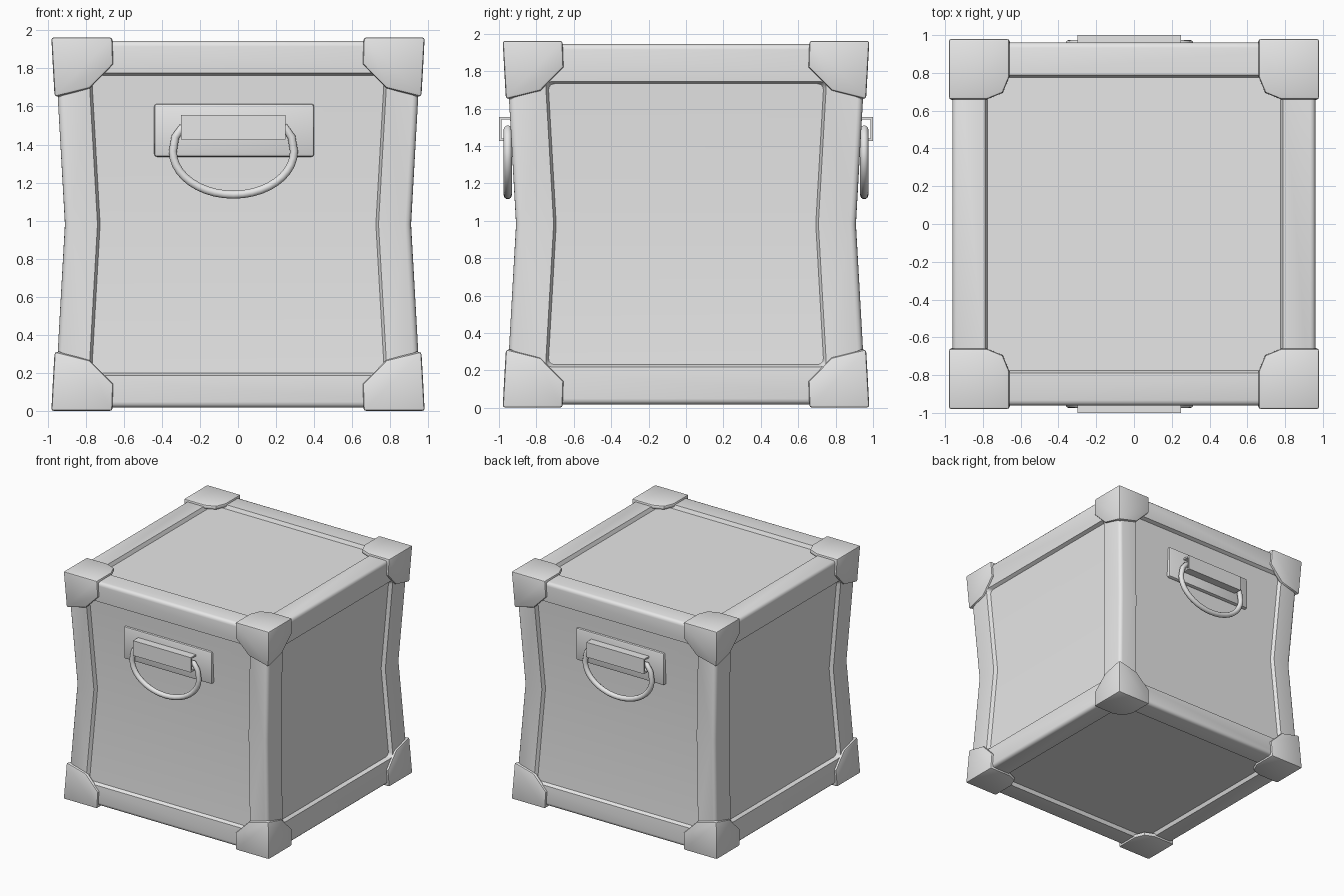
import bpy, bmesh, math
from mathutils import Vector

if "Cube" in bpy.data.objects:
    bpy.data.objects.remove(bpy.data.objects["Cube"])

MID = 0.982          # height of the waist
HALF = 0.963         # half size of the body
CAP_HALF = 0.98      # half size over the corner caps
WAIST = 0.057        # how much the sides pinch in at the waist

grey = bpy.data.materials.new("plain_grey")
grey.use_nodes = True
grey.diffuse_color = (0.8, 0.8, 0.8, 1)
grey.node_tree.nodes["Principled BSDF"].inputs["Base Color"].default_value = (0.8, 0.8, 0.8, 1)


def pinch(z):
    return 1 - WAIST * max(0, 1 - abs(z - MID) / HALF)


def bevel_sharp(bm, width, angle, segments=2):
    edges = [e for e in bm.edges if e.is_manifold and e.calc_face_angle() > angle]
    bmesh.ops.bevel(bm, geom=edges, offset=width, segments=segments, profile=0.5,
                    affect='EDGES', clamp_overlap=True)


def add_object(bm, name):
    bmesh.ops.recalc_face_normals(bm, faces=bm.faces)
    mesh = bpy.data.meshes.new(name)
    bm.to_mesh(mesh)
    bm.free()
    mesh.materials.append(grey)
    ob = bpy.data.objects.new(name, mesh)
    bpy.context.collection.objects.link(ob)
    bpy.ops.object.select_all(action='DESELECT')
    ob.select_set(True)
    bpy.context.view_layer.objects.active = ob
    bpy.ops.object.shade_smooth_by_angle(angle=math.radians(40))
    return ob


def box(bm, lo, hi):
    lo, hi = Vector(lo), Vector(hi)
    for v in bmesh.ops.create_cube(bm, size=1)["verts"]:
        v.co = (lo + hi) / 2 + v.co * (hi - lo)


# Pinched body with a recessed panel on every side
bm = bmesh.new()
box(bm, (-HALF, -HALF, MID - HALF), (HALF, HALF, MID + HALF))
bmesh.ops.bisect_plane(bm, geom=bm.verts[:] + bm.edges[:] + bm.faces[:],
                       plane_co=(0, 0, MID), plane_no=(0, 0, 1))
for v in bm.verts:
    k = pinch(v.co.z)
    v.co.x *= k
    v.co.y *= k
bm.normal_update()
sides = {}
for f in bm.faces:
    axis = max(range(3), key=lambda i: abs(f.normal[i]))
    sides.setdefault((axis, f.normal[axis] > 0), []).append(f)
for (axis, _), faces in sides.items():
    border = (0.20, 0.17, 0.173)[axis]
    bmesh.ops.inset_region(bm, faces=faces, thickness=border, use_even_offset=True)
    bmesh.ops.inset_region(bm, faces=faces, thickness=0.014, depth=-0.03, use_even_offset=True)
bm.normal_update()
bevel_sharp(bm, 0.03, 1.4, 3)
add_object(bm, "box_body")

# Corner caps: outline points as distances from the corner along x, y, z
RIM = [(.32, 0, 0), (.32, 0, .14), (.19, 0, .265), (0, 0, .31), (0, .19, .265),
       (0, .32, .14), (0, .32, 0), (.2, .32, 0), (.285, .285, 0), (.32, .2, 0)]
WALLS = [(0, 1, 2, 3), (3, 4, 5, 6), (6, 7, 8, 9, 0)]
for sx, side in ((-1, "right"), (1, "left")):
    for sy, end in ((-1, "front"), (1, "back")):
        for sz, level in ((-1, "bottom"), (1, "top")):
            bm = bmesh.new()

            def place(p):
                z = MID + sz * (CAP_HALF - p[2])
                k = pinch(z)
                return bm.verts.new((sx * (CAP_HALF - p[0]) * k, sy * (CAP_HALF - p[1]) * k, z))

            points = RIM + [(0, 0, 0)]
            outer = [place(p) for p in points]
            inner = [place([c or 0.035 for c in p]) for p in points]
            for layer in (outer, inner):
                for wall in WALLS:
                    bm.faces.new([layer[-1]] + [layer[i] for i in wall])
            n = len(RIM)
            for i in range(n):
                j = (i + 1) % n
                bm.faces.new((outer[i], outer[j], inner[j], inner[i]))
            bmesh.ops.recalc_face_normals(bm, faces=bm.faces)
            bevel_sharp(bm, 0.012, 0.9)
            add_object(bm, f"corner_cap_{level}_{end}_{side}")

# Handles on the front and back
CX = -0.024
for s, end in ((-1, "front"), (1, "back")):
    # Backing plate
    bm = bmesh.new()
    box(bm, (-0.44, min(s * .87, s * .93), 1.336), (0.40, max(s * .87, s * .93), 1.614))
    bevel_sharp(bm, 0.014, 0.9)
    add_object(bm, f"handle_plate_{end}")

    # Channel bracket that holds the ring, open towards the plate
    bm = bmesh.new()
    t = 0.014
    profile = [(.92, 1.555), (1, 1.555), (1, 1.427), (.92, 1.427),
               (.92, 1.427 + t), (1 - t, 1.427 + t), (1 - t, 1.555 - t), (.92, 1.555 - t)]
    face = bm.faces.new([bm.verts.new((-0.30, s * y, z)) for y, z in profile])
    new = bmesh.ops.extrude_face_region(bm, geom=[face])["geom"]
    bmesh.ops.translate(bm, vec=(0.55, 0, 0),
                        verts=[v for v in new if isinstance(v, bmesh.types.BMVert)])
    if face.is_valid and len([f for f in bm.faces if len(f.verts) == 8]) < 2:
        bm.faces.new([v for v in bm.verts if v.co.x < -0.2])
    add_object(bm, f"handle_bracket_{end}")

    # Hanging ring: half ellipse closed by a bar inside the bracket
    path = [(CX - .27, 1.49), (CX - .305, 1.44)]
    path += [(CX - .318 * math.cos(a), 1.365 - .228 * math.sin(a))
             for a in (math.pi * i / 20 for i in range(21))]
    path += [(CX + .305, 1.44), (CX + .27, 1.49)]
    curve = bpy.data.curves.new(f"handle_ring_{end}", 'CURVE')
    curve.dimensions = '3D'
    curve.bevel_depth = 0.022
    curve.bevel_resolution = 3
    spline = curve.splines.new('POLY')
    spline.points.add(len(path) - 1)
    for point, (x, z) in zip(spline.points, path):
        point.co = (x, s * 0.953, z, 1)
    spline.use_cyclic_u = True
    spline.use_smooth = True
    curve.materials.append(grey)
    ring = bpy.data.objects.new(f"handle_ring_{end}", curve)
    bpy.context.collection.objects.link(ring)
